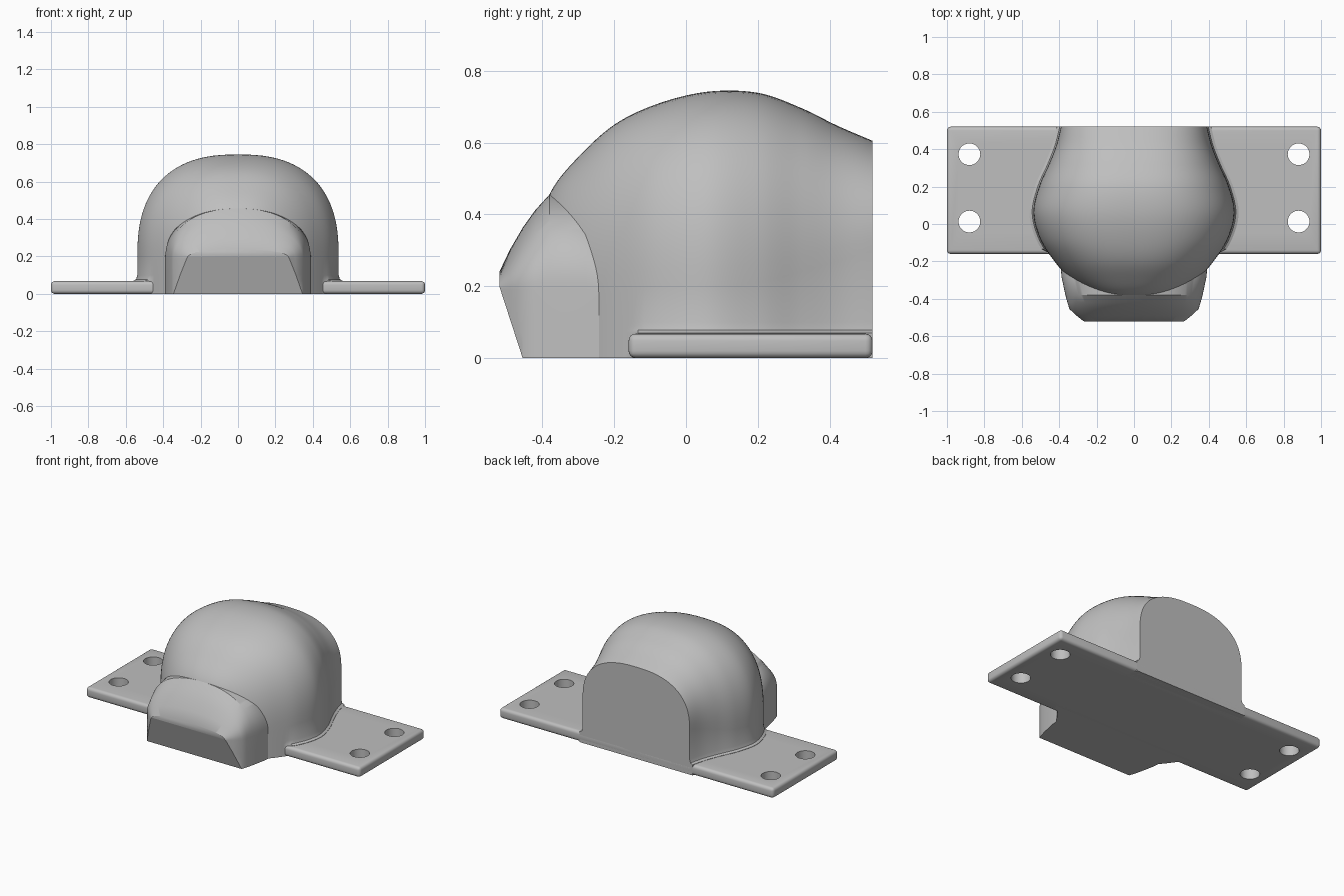
import bpy
import bmesh
import math
from mathutils import Matrix, Vector

cube = bpy.data.objects.get("Cube")
if cube:
    bpy.data.objects.remove(cube, do_unlink=True)

gray = bpy.data.materials.new("plain gray")
gray.use_nodes = True
COLOR = (0.52, 0.52, 0.52, 1)
gray.diffuse_color = COLOR
gray.node_tree.nodes["Principled BSDF"].inputs["Base Color"].default_value = COLOR


def add_object(name, bm):
    bmesh.ops.recalc_face_normals(bm, faces=bm.faces)
    mesh = bpy.data.meshes.new(name)
    bm.to_mesh(mesh)
    bm.free()
    mesh.materials.append(gray)
    obj = bpy.data.objects.new(name, mesh)
    bpy.context.collection.objects.link(obj)
    return obj


def smooth(obj):
    bpy.ops.object.select_all(action="DESELECT")
    obj.select_set(True)
    bpy.context.view_layer.objects.active = obj
    bpy.ops.object.shade_smooth_by_angle(angle=math.radians(30))


def spline(points, steps):
    """Catmull-Rom samples through the stations."""
    pts = [Vector(p) for p in points]
    pts = [2 * pts[0] - pts[1]] + pts + [2 * pts[-1] - pts[-2]]
    out = []
    for a, b, c, d in zip(pts, pts[1:], pts[2:], pts[3:]):
        for i in range(steps):
            t = i / steps
            out.append(b + (c - a) * t / 2
                       + (2 * a - 5 * b + 4 * c - d) * t * t / 2
                       + (3 * b - a - 3 * c + d) * t ** 3 / 2)
    return out + [pts[-2]]


def arch(y, width, height, spring, power, flare=0, count=28):
    """Straight walls up to the spring line, then a superellipse."""
    wall = [(width + flare, 0), (width + flare, 0.07),
            (width + flare * 0.3, 0.078), (width, 0.1)]
    curve = []
    for i in range(count + 1):
        a = math.pi / 2 * i / count
        curve.append((width * math.cos(a) ** (2 / power) if i < count else 0,
                      spring + (height - spring) * math.sin(a) ** (2 / power)))
    half = wall + curve
    full = half + [(-x, z) for x, z in reversed(half[:-1])]
    return [Vector((x, y, z)) for x, z in full]


def loft(rings):
    bm = bmesh.new()
    loops = [[bm.verts.new(p) for p in ring] for ring in rings]
    n = len(loops[0])
    for a, b in zip(loops, loops[1:]):
        for i in range(n):
            j = (i + 1) % n
            bm.faces.new((a[i], a[j], b[j], b[i]))
    bm.faces.new(loops[0])
    bm.faces.new(loops[-1])
    return bm


# Domed housing: y, half width, height, spring line
stations = [(-0.41, 0.12, 0.38, 0.15), (-0.37, 0.235, 0.475, 0.15),
            (-0.3, 0.335, 0.56, 0.16), (-0.2, 0.425, 0.65, 0.18),
            (-0.08, 0.502, 0.708, 0.2), (0.06, 0.538, 0.742, 0.2),
            (0.2, 0.508, 0.739, 0.21), (0.32, 0.455, 0.697, 0.24),
            (0.42, 0.416, 0.648, 0.27), (0.52, 0.39, 0.605, 0.3)]
rings = [arch(*s, 2.5, 0.022 if s[0] > -0.15 else 0) for s in spline(stations, 7)]
smooth(add_object("domed_housing", loft(rings)))

# Snout, with its lower front leaning back under the nose edge
stations = [(-0.52, 0.27, 0.24, 0.19), (-0.49, 0.307, 0.303, 0.19),
            (-0.455, 0.345, 0.363, 0.19), (-0.42, 0.356, 0.412, 0.19),
            (-0.38, 0.367, 0.456, 0.19), (-0.28, 0.388, 0.46, 0.19),
            (-0.2, 0.393, 0.4, 0.16)]
bm = loft([arch(*s, 2.3) for s in stations])
cut = bmesh.ops.bisect_plane(bm, geom=bm.verts[:] + bm.edges[:] + bm.faces[:],
                             plane_co=(0, -0.455, 0), plane_no=(0, -0.2, -0.065),
                             clear_outer=True)
bmesh.ops.holes_fill(bm, edges=[e for e in bm.edges if e.is_boundary], sides=0)
smooth(add_object("snout", bm))

# Mounting plate with rounded edges
bm = bmesh.new()
bmesh.ops.create_cube(bm, size=1, matrix=Matrix.Translation((0, 0.18, 0.034))
                      @ Matrix.Diagonal((2, 0.68, 0.068, 1)))
bmesh.ops.bevel(bm, geom=bm.edges[:], offset=0.02, segments=4, profile=0.5,
                affect="EDGES")
plate = add_object("mounting_plate", bm)

# Four bolt holes
bm = bmesh.new()
for x in (-0.88, 0.88):
    for y in (0.013, 0.373):
        bmesh.ops.create_cone(bm, cap_ends=True, segments=40, radius1=0.058,
                              radius2=0.058, depth=0.4,
                              matrix=Matrix.Translation((x, y, 0.03)))
cutter = add_object("hole_cutter", bm)
cutter.hide_render = True
drill = plate.modifiers.new("bolt_holes", "BOOLEAN")
drill.operation = "DIFFERENCE"
drill.solver = "EXACT"
drill.object = cutter
bpy.context.view_layer.objects.active = plate
bpy.ops.object.modifier_apply(modifier=drill.name)
bpy.data.objects.remove(cutter, do_unlink=True)
smooth(plate)
